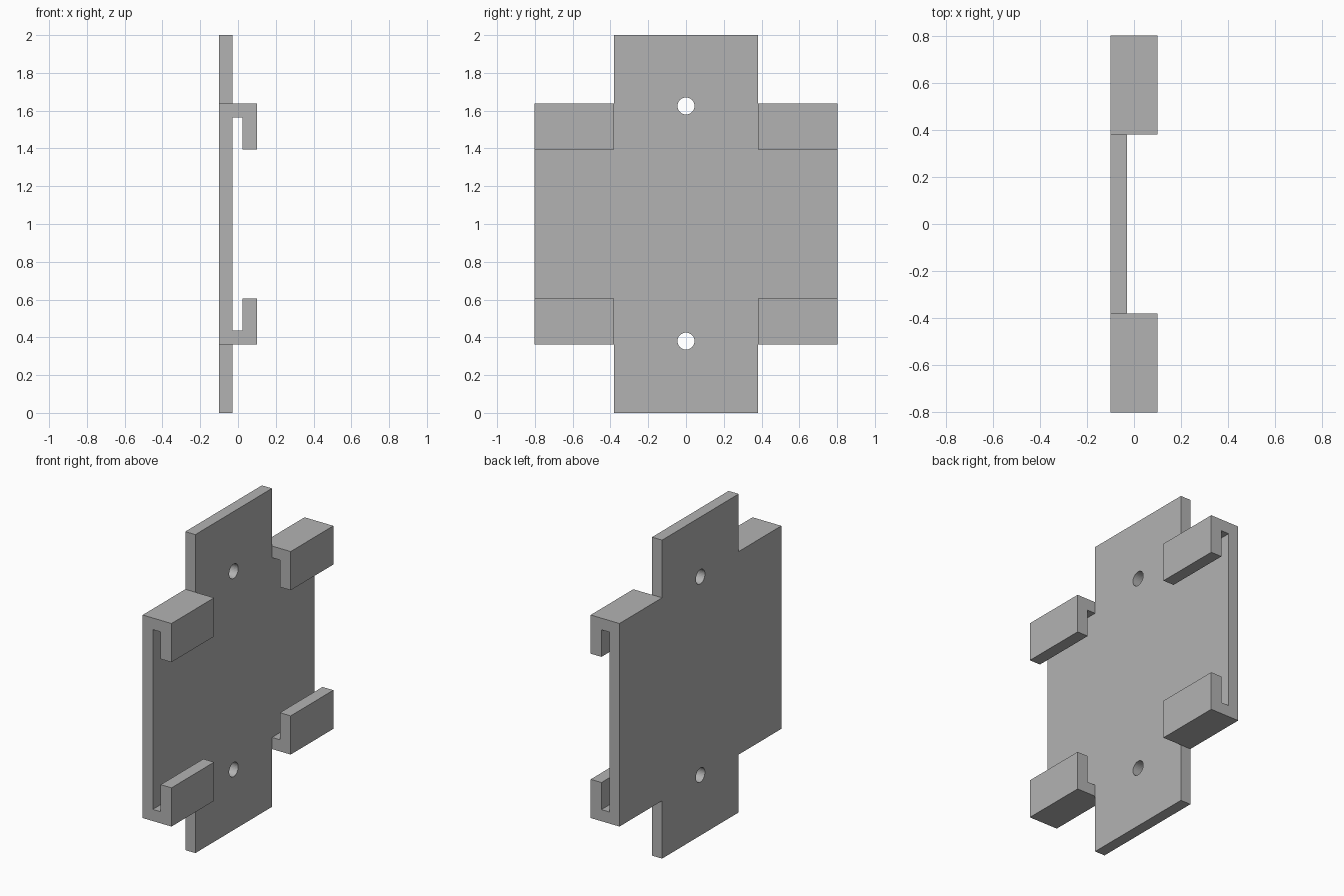
import bpy, bmesh
from mathutils import Vector, Matrix

cube = bpy.data.objects.get("Cube")
if cube:
    bpy.data.objects.remove(cube, do_unlink=True)

# Overall dimensions
BACK, FACE, LIP_IN, LIP_OUT = -0.10, -0.03, 0.025, 0.10
NECK, WIDE = 0.38, 0.803
LOW, HIGH, TOP = 0.363, 1.638, 2.0
WALL, LIP = 0.073, 0.243

grey = bpy.data.materials.new("plain grey")
grey.use_nodes = True
grey.diffuse_color = (0.45, 0.45, 0.45, 1)
grey.node_tree.nodes["Principled BSDF"].inputs["Base Color"].default_value = grey.diffuse_color


def prism(name, outline, extent):
    """Extrude a closed outline of 3D points along the extent vector."""
    bm = bmesh.new()
    face = bm.faces.new([bm.verts.new(p) for p in outline])
    out = bmesh.ops.extrude_face_region(bm, geom=[face])
    moved = [v for v in out["geom"] if isinstance(v, bmesh.types.BMVert)]
    bmesh.ops.translate(bm, verts=moved, vec=Vector(extent))
    bmesh.ops.recalc_face_normals(bm, faces=bm.faces)
    return finish(name, bm)


def finish(name, bm):
    mesh = bpy.data.meshes.new(name)
    bm.to_mesh(mesh)
    bm.free()
    mesh.materials.append(grey)
    ob = bpy.data.objects.new(name, mesh)
    bpy.context.collection.objects.link(ob)
    return ob


def combine(target, tool, operation):
    mod = target.modifiers.new(tool.name, "BOOLEAN")
    mod.operation, mod.solver, mod.object = operation, "EXACT", tool
    tool.hide_render = True
    bpy.context.view_layer.objects.active = target
    bpy.ops.object.modifier_apply(modifier=mod.name)
    bpy.data.objects.remove(tool, do_unlink=True)


# Cross-shaped back plate
half = [(NECK, 0), (NECK, LOW), (WIDE, LOW), (WIDE, HIGH), (NECK, HIGH), (NECK, TOP)]
cross = half + [(-y, z) for y, z in reversed(half)]
plate = prism("mounting_plate", [(BACK, y, z) for y, z in cross], (FACE - BACK, 0, 0))

# Round screw holes
for z in (0.38, 1.625):
    bm = bmesh.new()
    bmesh.ops.create_cone(bm, cap_ends=True, segments=32, radius1=0.045, radius2=0.045,
                          depth=0.4, matrix=Matrix.Translation((BACK, 0, z))
                          @ Matrix.Rotation(1.5707963, 4, "Y"))
    combine(plate, finish("hole_cutter", bm), "DIFFERENCE")

# Four hooked clips on the wing corners, each opening toward the middle
for z0, up in ((LOW, 1), (HIGH, -1)):
    profile = [(FACE, 0), (LIP_OUT, 0), (LIP_OUT, LIP), (LIP_IN, LIP), (LIP_IN, WALL), (FACE, WALL)]
    for side in (-1, 1):
        outline = [(x, side * NECK, z0 + up * h) for x, h in profile]
        clip = prism("corner_clip", outline, (0, side * (WIDE - NECK), 0))
        combine(plate, clip, "UNION")
